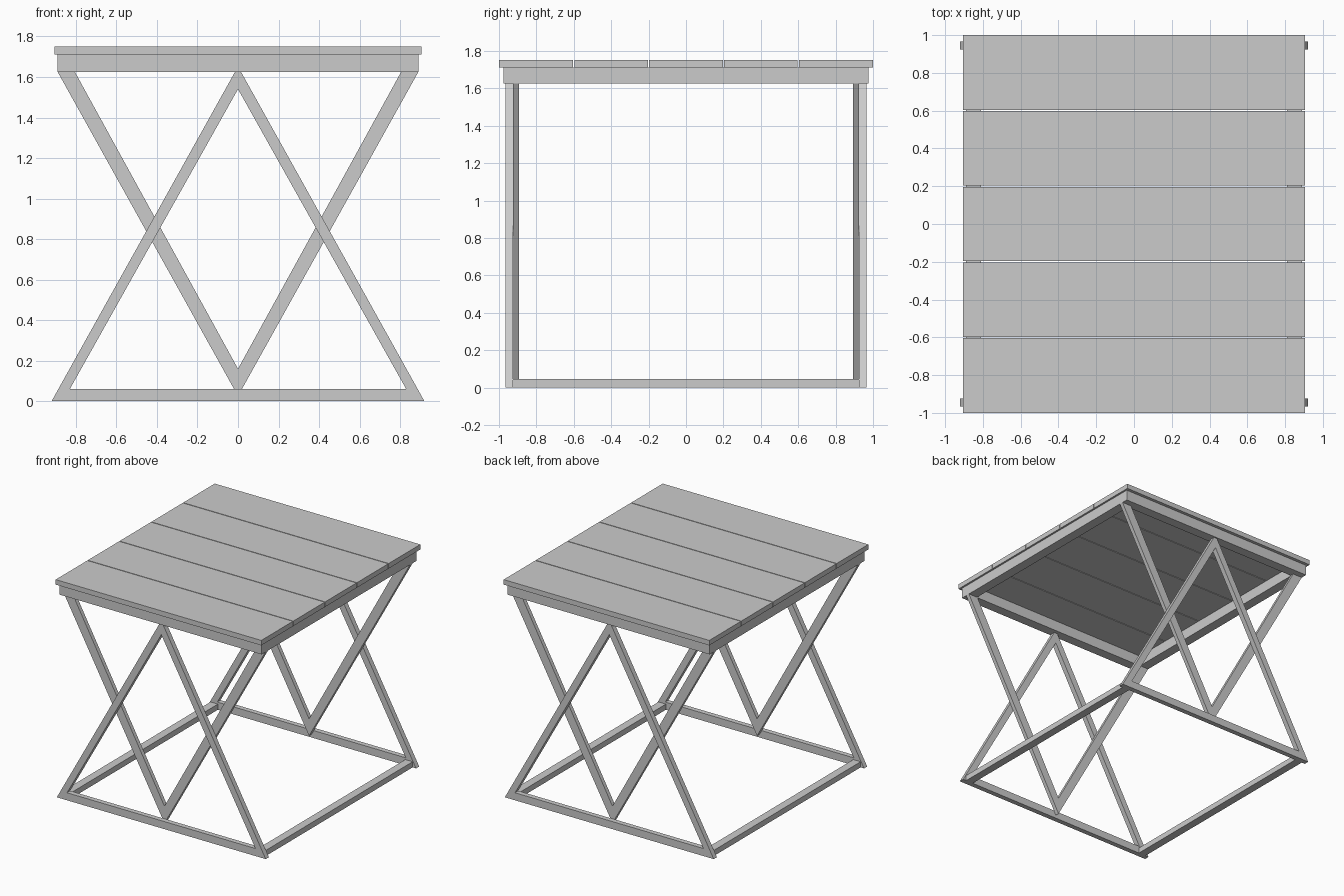
import bpy, bmesh

if "Cube" in bpy.data.objects:
    bpy.data.objects.remove(bpy.data.objects["Cube"])


def box(name, x0, x1, y0, y1, z0, z1):
    prism(name, [(x0, z0), (x1, z0), (x1, z1), (x0, z1)], y0, y1)


# Extrude an x-z profile between two y positions
def prism(name, profile, y0, y1):
    bm = bmesh.new()
    face = bm.faces.new([bm.verts.new((x, y0, z)) for x, z in profile])
    ext = bmesh.ops.extrude_face_region(bm, geom=[face])
    verts = [v for v in ext["geom"] if isinstance(v, bmesh.types.BMVert)]
    bmesh.ops.translate(bm, verts=verts, vec=(0, y1 - y0, 0))
    bmesh.ops.recalc_face_normals(bm, faces=bm.faces)
    mesh = bpy.data.meshes.new(name)
    bm.to_mesh(mesh)
    bm.free()
    ob = bpy.data.objects.new(name, mesh)
    bpy.context.collection.objects.link(ob)


# Tabletop planks with narrow gaps
gap = 0.003
for i in range(5):
    y = -1 + 0.4 * i
    box(f"top_plank_{i + 1}", -0.905, 0.905,
        y + (gap if i else 0), y + 0.4 - (gap if i < 4 else 0), 1.71, 1.75)

# Apron beams and floor stretchers along y
for side, s in (("left", -1), ("right", 1)):
    a, b = sorted((s * 0.81, s * 0.89))
    box(f"{side}_apron", a, b, -0.975, 0.975, 1.625, 1.71)
    a, b = sorted((s * 0.825, s * 0.89))
    box(f"{side}_stretcher", a, b, -0.925, 0.925, 0, 0.045)

# Trestle profiles: outer A legs with floor rail, inner V legs
a_leg = [(0.92, 0), (0.015, 1.625), (0, 1.625), (0, 1.54), (0.83, 0.06), (0.863, 0)]
v_leg = [(0, 0.025), (0.89, 1.625), (0.805, 1.625), (0, 0.16)]
rail = [(-0.863, 0), (0.863, 0), (0.83, 0.06), (-0.83, 0.06)]

for end, t in (("front", -1), ("back", 1)):
    outer = sorted((t * 0.965, t * 0.925))
    inner = sorted((t * 0.925, t * 0.893))
    apron = sorted((t * 0.975, t * 0.895))
    box(f"{end}_apron", -0.81, 0.81, *apron, 1.625, 1.71)
    prism(f"{end}_floor_rail", rail, *outer)
    for side, s in (("left", -1), ("right", 1)):
        prism(f"{end}_{side}_outer_leg", [(s * x, z) for x, z in a_leg], *outer)
        prism(f"{end}_{side}_inner_leg", [(s * x, z) for x, z in v_leg], *inner)
